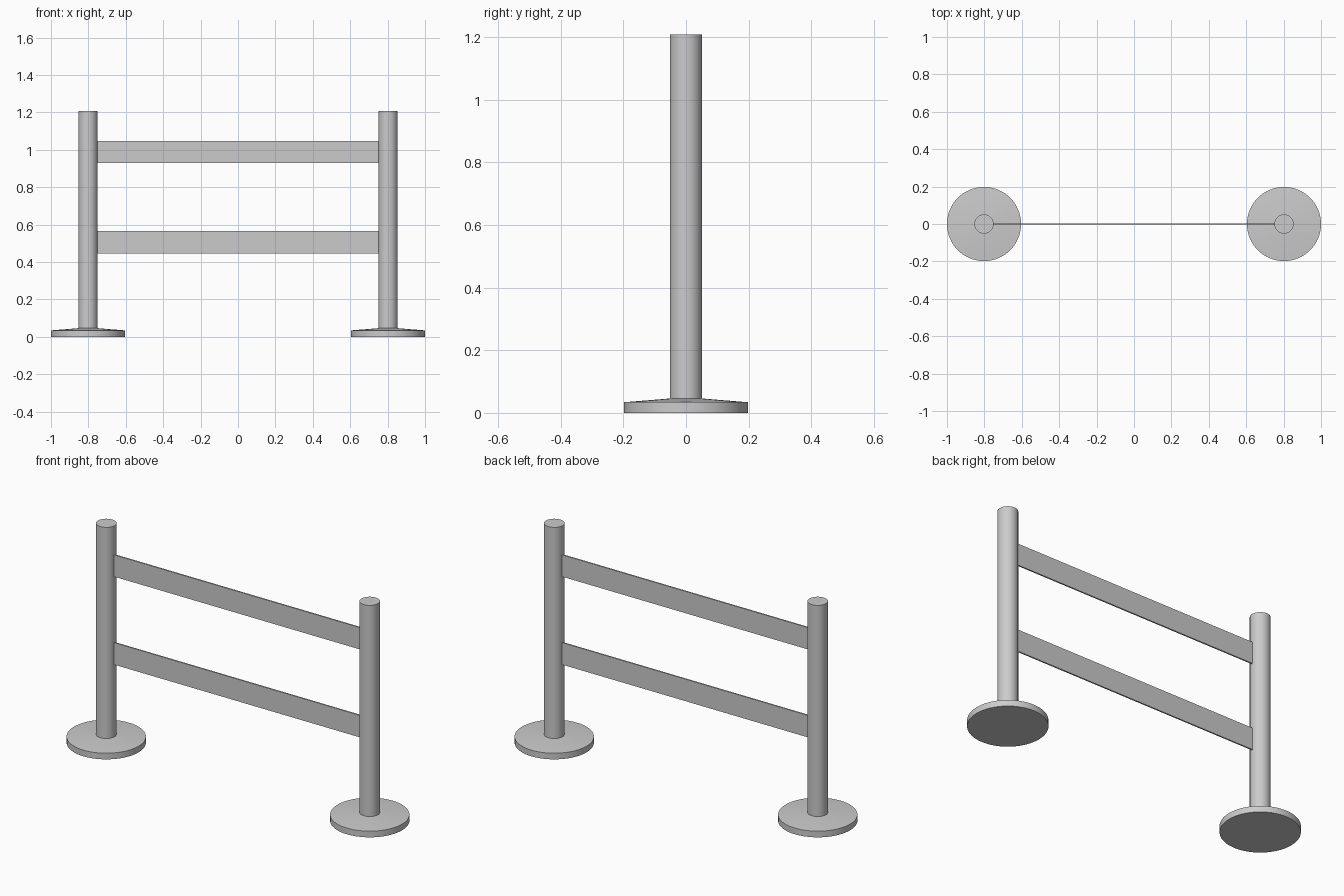
import bpy, bmesh
from math import radians

if "Cube" in bpy.data.objects:
    bpy.data.objects.remove(bpy.data.objects["Cube"])

POST_X, POST_R, BASE_R = 0.802, 0.051, 0.198
SEGMENTS = 64


def finish(name, bm, location):
    bmesh.ops.recalc_face_normals(bm, faces=bm.faces)
    mesh = bpy.data.meshes.new(name)
    bm.to_mesh(mesh)
    bm.free()
    obj = bpy.data.objects.new(name, mesh)
    bpy.context.collection.objects.link(obj)
    obj.location = location
    return obj


def turned(name, profile, x):
    """Stack of (radius, z) rings, capped at both ends."""
    bm = bmesh.new()
    for (r1, z1), (r2, z2) in zip(profile, profile[1:]):
        ring = bmesh.ops.create_cone(bm, cap_ends=False, segments=SEGMENTS,
                                     radius1=r1, radius2=r2, depth=z2 - z1)
        bmesh.ops.translate(bm, verts=ring["verts"], vec=(0, 0, (z1 + z2) / 2))
    bmesh.ops.remove_doubles(bm, verts=bm.verts, dist=1e-5)
    bmesh.ops.holes_fill(bm, edges=[e for e in bm.edges if e.is_boundary], sides=0)
    obj = finish(name, bm, (x, 0, 0))
    bpy.ops.object.select_all(action='DESELECT')
    obj.select_set(True)
    bpy.context.view_layer.objects.active = obj
    bpy.ops.object.shade_smooth_by_angle(angle=radians(30))


def belt(name, z_low, z_high):
    bm = bmesh.new()
    bmesh.ops.create_cube(bm, size=1)
    bmesh.ops.scale(bm, verts=bm.verts,
                    vec=(2 * (POST_X - POST_R + 0.01), 0.008, z_high - z_low))
    finish(name, bm, (0, 0, (z_low + z_high) / 2))


# Posts on weighted bases with a shallow cone top
for side, x in (("left", -POST_X), ("right", POST_X)):
    turned(side + "_base", [(BASE_R, 0), (BASE_R, 0.034), (POST_R, 0.046)], x)
    turned(side + "_post", [(POST_R, 0.03), (POST_R, 1.208)], x)

# Belts stretched between the posts
belt("upper_belt", 0.928, 1.048)
belt("lower_belt", 0.444, 0.565)
